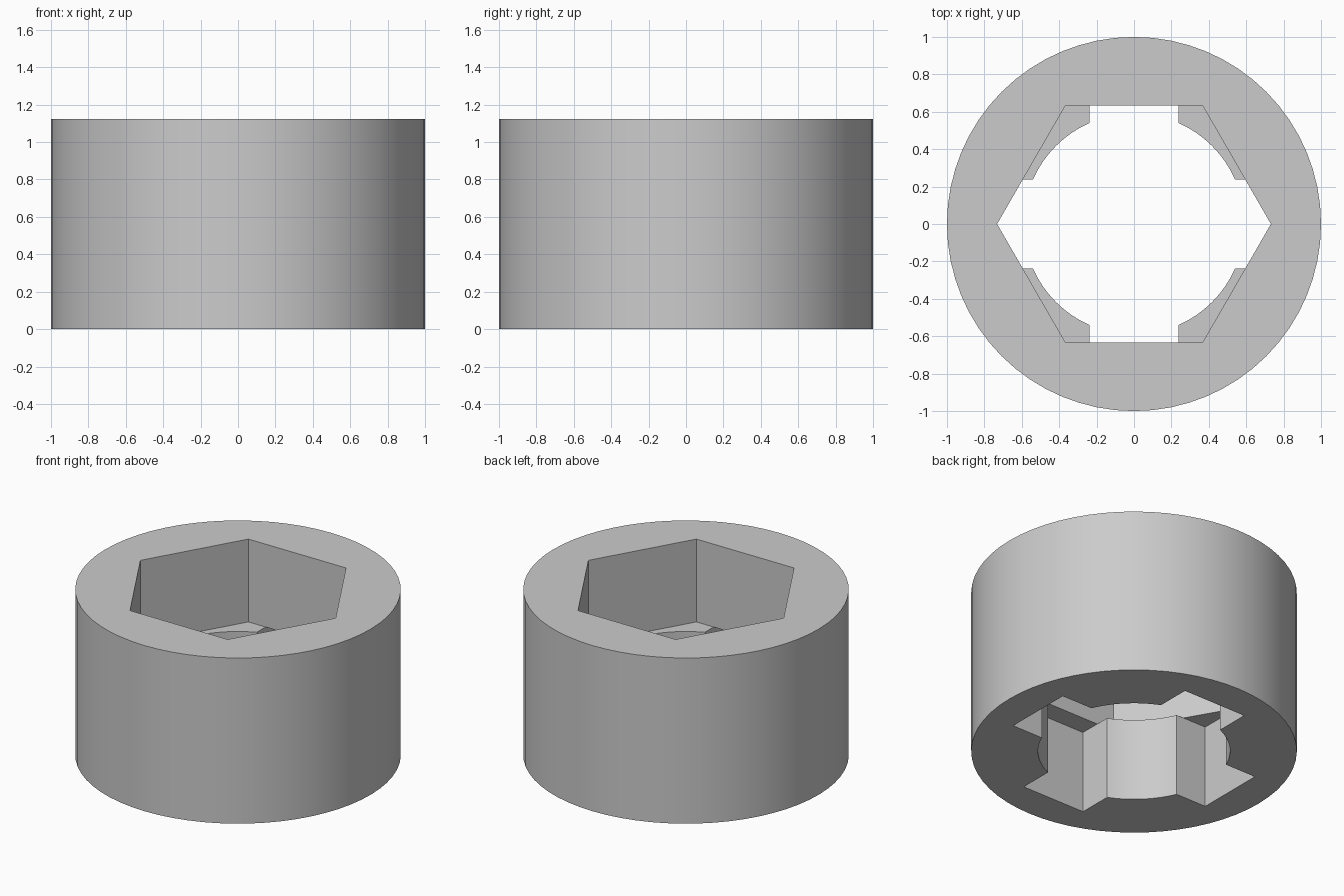
import bpy, bmesh, math

if "Cube" in bpy.data.objects:
    bpy.data.objects.remove(bpy.data.objects["Cube"])

H = 1.123           # total height
MID = H / 2         # floor of the hexagonal recess

grey = bpy.data.materials.new("light grey")
grey.diffuse_color = (0.6, 0.6, 0.6, 1)
grey.use_nodes = True
grey.node_tree.nodes["Principled BSDF"].inputs["Base Color"].default_value = grey.diffuse_color


def prism(name, pts, z0, z1):
    """Extrude a flat outline from z0 to z1."""
    bm = bmesh.new()
    face = bm.faces.new([bm.verts.new((x, y, z0)) for x, y in pts])
    out = bmesh.ops.extrude_face_region(bm, geom=[face])
    top = [v for v in out["geom"] if isinstance(v, bmesh.types.BMVert)]
    bmesh.ops.translate(bm, verts=top, vec=(0, 0, z1 - z0))
    bmesh.ops.recalc_face_normals(bm, faces=bm.faces)
    mesh = bpy.data.meshes.new(name)
    bm.to_mesh(mesh)
    bm.free()
    obj = bpy.data.objects.new(name, mesh)
    bpy.context.collection.objects.link(obj)
    mesh.materials.append(grey)
    return obj


def ring(r, n):
    return [(r * math.cos(2 * math.pi * i / n), r * math.sin(2 * math.pi * i / n)) for i in range(n)]


# Outline of the lower hole: round bore with four square-ended slots
R, W, L = 0.59, 0.237, 0.77
a0 = math.asin(W / R)
a1 = math.pi / 2 - a0
cross = []
for q in range(4):
    c, s = round(math.cos(q * math.pi / 2)), round(math.sin(q * math.pi / 2))
    part = [(L, -W), (L, W)]
    part += [(R * math.cos(a0 + (a1 - a0) * i / 12), R * math.sin(a0 + (a1 - a0) * i / 12)) for i in range(13)]
    cross += [(c * x - s * y, s * x + c * y) for x, y in part]

# Cylindrical body with hexagonal recess above and slotted bore below
body = prism("socket_body", ring(1.0, 64), 0, H)
cutters = [prism("hex_cutter", ring(0.732, 6), MID, H + 0.2),
           prism("slot_cutter", cross, -0.2, MID)]
# The bore cutter meets the recess floor exactly, so cut the recess first
for cutter in cutters:
    mod = body.modifiers.new(cutter.name, "BOOLEAN")
    mod.operation = "DIFFERENCE"
    mod.solver = "EXACT"
    mod.object = cutter
    bpy.context.view_layer.objects.active = body
    bpy.ops.object.modifier_apply(modifier=mod.name)
for cutter in cutters:
    bpy.data.objects.remove(cutter)

# Smooth round walls, sharp corners
bpy.ops.object.select_all(action="DESELECT")
body.select_set(True)
bpy.context.view_layer.objects.active = body
bpy.ops.object.shade_smooth_by_angle(angle=math.radians(25))
